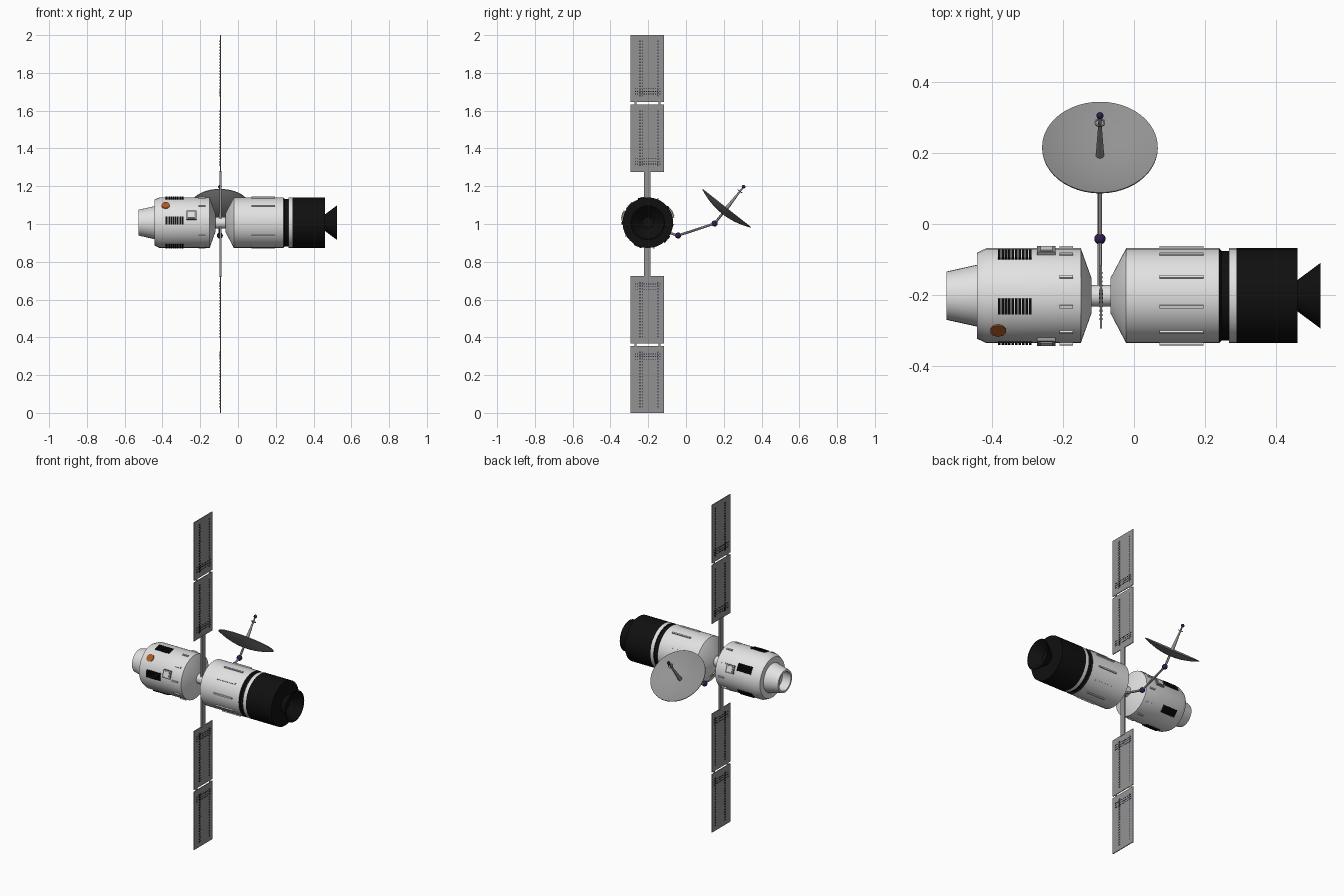
import bpy, bmesh, math
from mathutils import Vector, Matrix

if "Cube" in bpy.data.objects:
    bpy.data.objects.remove(bpy.data.objects["Cube"])

AY, AZ, R = -0.202, 1.007, 0.134      # hull axis and radius
PX = -0.093                           # plane of the solar panels


def material(name, rgb):
    m = bpy.data.materials.new(name)
    m.diffuse_color = (*rgb, 1)
    m.use_nodes = True
    m.node_tree.nodes["Principled BSDF"].inputs["Base Color"].default_value = m.diffuse_color
    return m


WHITE = material("hull_white", (0.76, 0.76, 0.76))
GREY = material("panel_grey", (0.29, 0.29, 0.29))
BLACK = material("engine_black", (0.005, 0.005, 0.005))
PURPLE = material("joint_purple", (0.03, 0.012, 0.075))
BROWN = material("patch_brown", (0.4, 0.1, 0.018))


def finish(bm, name, mats):
    bmesh.ops.recalc_face_normals(bm, faces=bm.faces)
    for f in bm.faces:
        f.smooth = True
    for e in bm.edges:
        e.smooth = len(e.link_faces) == 2 and e.calc_face_angle() < math.radians(30)
    me = bpy.data.meshes.new(name)
    bm.to_mesh(me)
    bm.free()
    for m in mats:
        me.materials.append(m)
    ob = bpy.data.objects.new(name, me)
    bpy.context.collection.objects.link(ob)
    return ob


def lathe(name, profile, mats, origin=(0, AY, AZ), axis=(1, 0, 0), n=32, rule=None):
    """Spin (along, radius) points about an axis; rule(segment) picks the material."""
    bm = bmesh.new()
    d = Vector(axis).normalized()
    u = d.orthogonal().normalized()
    v = d.cross(u)
    o = Vector(origin)
    rings = []
    for t, r in profile:
        if r == 0:
            rings.append([bm.verts.new(o + d * t)] * n)
        else:
            rings.append([bm.verts.new(o + d * t + r * (u * math.cos(a) + v * math.sin(a)))
                          for a in (2 * math.pi * k / n for k in range(n))])
    for s, (a, b) in enumerate(zip(rings, rings[1:])):
        for k in range(n):
            j = (k + 1) % n
            f = bm.faces.new(list(dict.fromkeys((a[k], a[j], b[j], b[k]))))
            f.material_index = rule(s) if rule else 0
    return finish(bm, name, mats)


def boxes(name, items, mat):
    """items: (matrix, size) pairs joined in one object."""
    bm = bmesh.new()
    for m, s in items:
        bmesh.ops.create_cube(bm, size=1, matrix=m @ Matrix.Diagonal((*s, 1)))
    return finish(bm, name, [mat])


def on_hull(x, deg, r=R):
    """Frame on the hull: local z points outward; 0 deg = front, 90 = top."""
    c, s = math.cos(math.radians(deg)), math.sin(math.radians(deg))
    return Matrix(((1, 0, 0, x), (0, s, -c, AY - r * c), (0, c, s, AZ + r * s), (0, 0, 0, 1)))


def rod(name, p, q, r, mat):
    d = Vector(q) - Vector(p)
    L = d.length
    return lathe(name, [(0, 0), (0, r), (L, r), (L, 0)], [mat], p, d, 12)


def ball(name, p, r, mat):
    prof = [(-r * math.cos(math.pi * i / 8), r * math.sin(math.pi * i / 8) if 0 < i < 8 else 0)
            for i in range(9)]
    return lathe(name, prof, [mat], p, (0, 0, 1), 16)


# Front module with open docking collar
lathe("front_module", [(-0.47, 0), (-0.47, 0.06), (-0.528, 0.056), (-0.528, 0.068), (-0.443, 0.087),
                       (-0.443, 0.121), (-0.415, R), (-0.15, R), (-0.12, 0.05), (-0.12, 0)], [WHITE])
# Neck between modules
lathe("neck", [(-0.13, 0), (-0.13, 0.03), (-0.06, 0.03), (-0.06, 0)], [WHITE])
# Rear module with dark groove and white ring
lathe("rear_module", [(-0.066, 0), (-0.066, 0.05), (-0.022, R), (0.24, R), (0.247, 0.126), (0.267, 0.126),
                      (0.267, R), (0.289, R), (0.289, 0)], [WHITE, BLACK],
      rule=lambda s: 1 if s in (3, 4, 5) else 0)
# Engine block and flared nozzle
lathe("engine_block", [(0.288, 0), (0.288, R), (0.46, R), (0.46, 0)], [BLACK])
lathe("engine_nozzle", [(0.455, 0), (0.455, 0.04), (0.525, 0.092), (0.525, 0.086), (0.47, 0.03), (0.47, 0)],
      [BLACK])

# Handrails around both modules
angles = [5 + 36 * k for k in range(10)]
boxes("front_handrails", [(on_hull(-0.191, a), (0.037, 0.008, 0.012)) for a in angles], WHITE)
boxes("rear_handrails", [(on_hull(0.134, a), (0.124, 0.008, 0.012)) for a in angles], WHITE)
# Slatted vents
boxes("vents", [(on_hull(-0.38 + 0.0097 * i, a), (0.0072, 0.044, 0.008))
                for a in angles[::2] for i in range(10)], BLACK)
# Hatches: grey frame with a white lid
boxes("hatch_frames", [(on_hull(-0.247, a), (0.052, 0.048, 0.014)) for a in (17, 159)], GREY)
boxes("hatch_lids", [(on_hull(-0.247, a), (0.034, 0.032, 0.02)) for a in (17, 159)], WHITE)
# Round brown patch
out = on_hull(-0.383, 43).to_3x3() @ Vector((0, 0, 1))
lathe("brown_patch", [(-0.006, 0), (-0.006, 0.023), (0.003, 0.023), (0.003, 0)], [BROWN],
      on_hull(-0.383, 43).translation, out, 10)

# Solar wings: mast, two panels each, hinge pins, rows of cells
T = Matrix.Translation
YC = -0.205
panels, masts, black_cells, purple_cells = [], [], [], []
for sgn in (1, -1):
    masts.append((T((PX, YC, 1 + sgn * 0.14)), (0.01, 0.034, 0.28)))
    for y in (-0.267, -0.14):
        masts.append((T((PX, y, 1 + sgn * 0.639)), (0.005, 0.012, 0.03)))
    for inner, outer in ((0.275, 0.633), (0.645, 1.0)):
        panels.append((T((PX, YC, 1 + sgn * (inner + outer) / 2)), (0.005, 0.178, outer - inner)))
        dash = (0.008, 0.004, 0.008)
        for i in range(19):
            z = 1 + sgn * (inner + 0.035 + 0.016 * i)
            for y in (-0.243, -0.231):
                black_cells.append((T((PX, y, z)), dash))
            purple_cells.append((T((PX, -0.148, z)), dash))
        rows = black_cells if sgn > 0 else purple_cells
        for dz in (0.043, 0.057, 0.071):
            for i in range(12):
                rows.append((T((PX, -0.268 + 0.0118 * i, 1 + sgn * (inner + dz))), (0.008, 0.006, 0.004)))
boxes("solar_panels", panels, GREY)
boxes("panel_masts", masts, GREY)
boxes("dark_cells", black_cells, BLACK)
boxes("purple_cells", purple_cells, PURPLE)

# Antenna arm with ball joints
DX = -0.096
axis = Vector((0, 0.62, 0.785)).normalized()
rim = Vector((DX, 0.2165, 1.085))
elbow = Vector((DX, -0.042, 0.939))
wrist = rim - axis * 0.105
rod("arm_lower", (DX, AY, 0.988), elbow, 0.0065, GREY)
rod("arm_upper", elbow, wrist, 0.0065, GREY)
rod("dish_stem", wrist, rim - axis * 0.036, 0.0065, GREY)
ball("elbow_joint", elbow, 0.016, PURPLE)
ball("wrist_joint", wrist, 0.016, PURPLE)

# Dish: double-walled shallow bowl
RD, DEPTH = 0.163, 0.036
inside = [(-DEPTH * (1 - (i / 8) ** 2), RD * i / 8) for i in range(9)]
outside = [(t - 0.004, r) for t, r in reversed(inside)]
lathe("dish", inside + outside, [GREY], rim, axis, 48)
# Feed horn, ring and tip
lathe("feed_horn", [(-0.036, 0), (-0.036, 0.012), (0.09, 0.0055), (0.14, 0.004), (0.14, 0)],
      [GREY], rim, axis, 16)
lathe("feed_ring", [(0.11, 0.011), (0.11, 0.015), (0.114, 0.015), (0.114, 0.011), (0.11, 0.011)],
      [GREY], rim, axis, 16)
ball("feed_tip", rim + axis * 0.143, 0.01, PURPLE)
